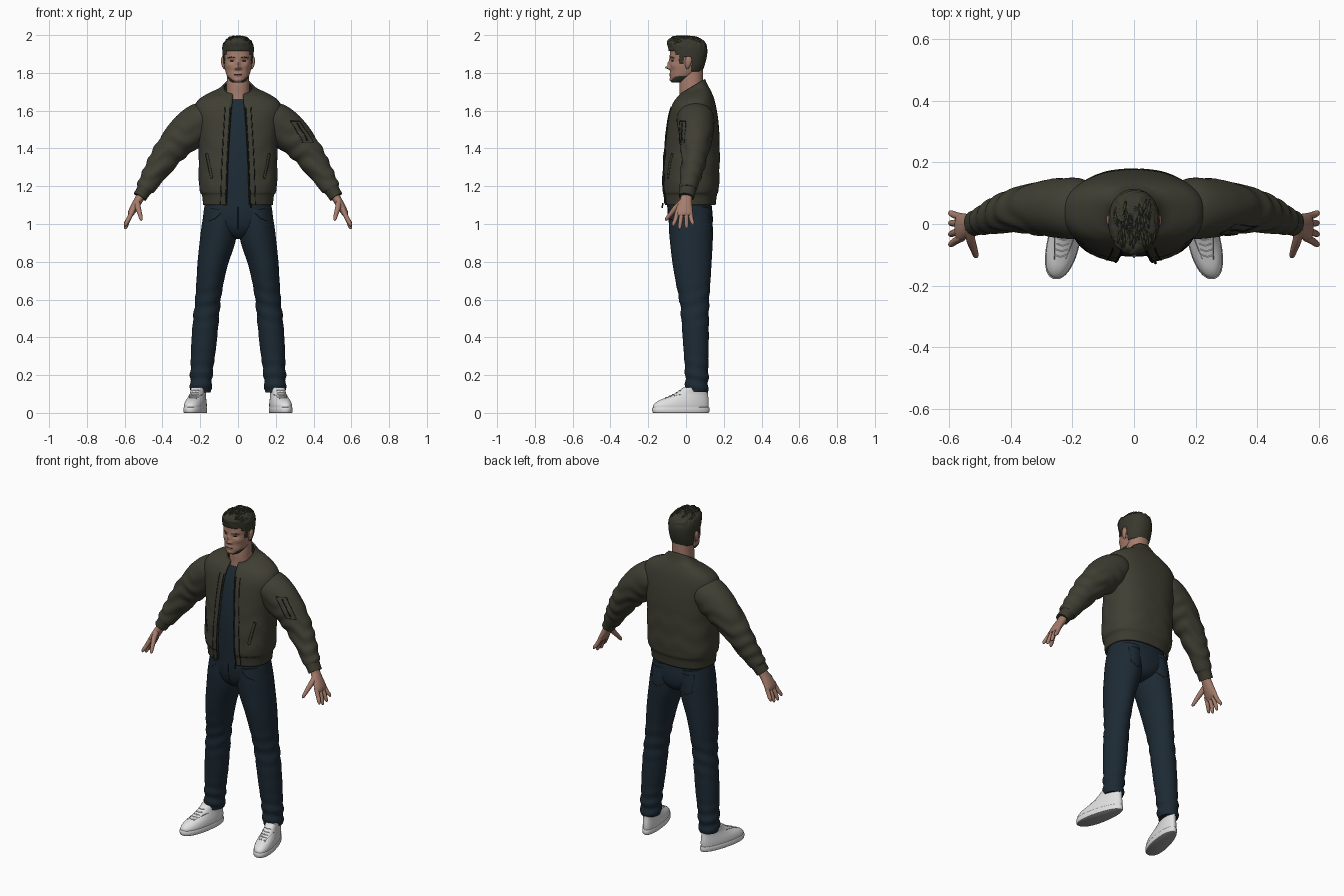
import bpy, bmesh, math, random
from math import sin, cos, pi, exp, hypot
from mathutils import Vector
from mathutils.bvhtree import BVHTree

random.seed(4)
if "Cube" in bpy.data.objects:
    bpy.data.objects.remove(bpy.data.objects["Cube"])


def material(name, r, g, b):
    m = bpy.data.materials.new(name)
    m.use_nodes = True
    m.diffuse_color = (r, g, b, 1)
    bsdf = m.node_tree.nodes["Principled BSDF"]
    bsdf.inputs["Base Color"].default_value = (r, g, b, 1)
    bsdf.inputs["Roughness"].default_value = 0.8
    return m


SKIN = material("skin", .38, .205, .15)
LIPS = material("lips", .29, .14, .105)
HAIR = material("dark hair", .04, .04, .027)
OLIVE = material("olive cloth", .05, .048, .033)
RIB = material("olive rib", .045, .043, .029)
NAVY = material("navy shirt", .013, .025, .036)
DENIM = material("dark denim", .012, .023, .034)
SEAM = material("dark seam", .012, .013, .013)
WHITE = material("white leather", .75, .75, .75)
SOLE = material("grey sole", .32, .32, .32)


def spline(keys, k):
    """Catmull-Rom through tuples of equal length."""
    out = []
    for i in range(len(keys) - 1):
        a, b, c, d = (keys[min(max(j, 0), len(keys) - 1)] for j in range(i - 1, i + 3))
        for s in range(k):
            t = s / k
            out.append(tuple(q + t / 2 * (r - p + t * (2*p - 5*q + 4*r - w + t * (3*(q - r) + w - p)))
                             for p, q, r, w in zip(a, b, c, d)))
    return out + [tuple(keys[-1])]


def layers(keys, k=5, n=56, p=2.2):
    """Level rings from (z, half width, front y, back y, centre x, tilt, front gap)."""
    rows = []
    for z, hw, yf, yb, cx, tilt, gap in spline([tuple(q) + (0,) * (7 - len(q)) for q in keys], k):
        g = math.asin((gap / hw) ** (p / 2)) if gap > 0 else 0
        row = []
        for i in range(n):
            a = g + (2*pi - 2*g) * i / (n - 1 if g else n) - pi/2
            c, s = (math.copysign(abs(f(a)) ** (2/p), f(a)) for f in (cos, sin))
            y = (yf + yb) / 2 + s * (yb - yf) / 2
            row.append(Vector((cx + hw*c, y, z + tilt * (y - .05))))
        rows.append(row)
    return rows


def tube(keys, k=4, n=24):
    """Rings square to a path of (x, y, z, radius, radius along y)."""
    pts = spline(keys, k) if k > 1 else keys
    pos = [Vector(q[:3]) for q in pts]
    span = (pos[-1] - pos[0]).normalized()
    ref = Vector((0, 0, 1)) if abs(span.y) > .7 else Vector((0, 1, 0))
    rows = []
    for i, q in enumerate(pts):
        t = (pos[min(i + 1, len(pos) - 1)] - pos[max(i - 1, 0)]).normalized()
        u = t.cross(ref).normalized()
        v = u.cross(t)
        rows.append([pos[i] + u*q[3]*cos(2*pi*j/n) + v*q[4]*sin(2*pi*j/n) for j in range(n)])
    return rows


def finish(name, bm, mats, rule=None, mirror=False, thick=0):
    bm.normal_update()
    for f in bm.faces:
        f.smooth = True
        if rule:
            f.material_index = rule(f.calc_center_median(), f.normal)
    me = bpy.data.meshes.new(name)
    bm.to_mesh(me)
    bm.free()
    for m in mats:
        me.materials.append(m)
    ob = bpy.data.objects.new(name, me)
    bpy.context.collection.objects.link(ob)
    if thick:
        mod = ob.modifiers.new("thickness", "SOLIDIFY")
        mod.thickness, mod.offset = thick, -1
    if mirror:
        ob.modifiers.new("mirror", "MIRROR").use_clip = False
    bpy.context.view_layer.objects.active = ob
    ob.select_set(True)
    bpy.ops.object.shade_smooth_by_angle(angle=math.radians(50))
    ob.select_set(False)
    return ob


def loft(name, rows, mats, shape=None, keep=None, gap=False, **kw):
    bm = bmesh.new()
    vs = [[bm.verts.new(c) for c in row] for row in rows]
    n = len(rows[0])
    for a, b in zip(vs, vs[1:]):
        for i in range(n - 1 if gap else n):
            j = (i + 1) % n
            bm.faces.new((a[i], a[j], b[j], b[i]))
    if not gap:
        bm.faces.new(vs[0][::-1])
        bm.faces.new(vs[-1])
        bmesh.ops.recalc_face_normals(bm, faces=bm.faces)
    bm.normal_update()
    if shape:
        moves = [(v, shape(v.co, v.normal)) for v in bm.verts]
        for v, d in moves:
            v.co += d
    if keep:
        drop = [f for f in bm.faces if not keep(f.calc_center_median())]
        bmesh.ops.delete(bm, geom=drop, context="FACES")
    return finish(name, bm, mats, **kw)


def surface(ob):
    return BVHTree.FromPolygons([v.co for v in ob.data.vertices], [p.vertices for p in ob.data.polygons])


def seam(name, ob, pts, d, r, mat, mirror=False, steps=16):
    """A thin cord laid on a surface by casting along d."""
    tree = surface(ob)
    d, path = Vector(d), []
    for a, b in zip(pts, pts[1:]):
        for s in range(steps + 1):
            hit = tree.ray_cast(Vector(a).lerp(Vector(b), s / steps) - d, d)[0]
            if hit and (not path or (hit - Vector(path[-1][:3])).length > .0015):
                path.append((*hit, r, r))
    if len(path) > 1:
        loft(name, tube(path, 1, 6), [mat], mirror=mirror)


FRONT, BACK, DIAGONAL, DOWN = (0, 1, 0), (0, -1, 0), (-1, 1, 0), (0, 0, -1)

# Head, sculpted with soft bumps: x, z, width, height, push forward
bumps = [(0, 1.828, .011, .01, .026), (0, 1.85, .009, .013, .014), (0, 1.872, .01, .01, .004),
         (.033, 1.864, .015, .009, -.007), (.03, 1.885, .025, .007, .003), (.014, 1.824, .007, .006, .008),
         (0, 1.797, .02, .004, .005), (0, 1.786, .017, .004, .004), (0, 1.762, .02, .01, .006),
         (.048, 1.838, .014, .014, .004)]


def face_shape(c, n):
    if c.y > -.02:
        return Vector()
    push = sum(h * exp(-((abs(c.x) - x) / w)**2 - ((c.z - z) / t)**2) for x, z, w, t, h in bumps)
    return Vector((0, -push, 0))


def face_rule(c, n):
    if n.z < -.3 and c.z < 1.785 and c.y > -.078:
        return 1
    return 2 if abs(c.x) < .022 and abs(c.z - 1.791) < .006 and c.y < -.06 else 0


head = loft("head", layers([(1.748, .022, -.07, -.03), (1.755, .038, -.079, .0), (1.78, .057, -.084, .04),
            (1.81, .067, -.083, .075), (1.84, .073, -.085, .09), (1.87, .075, -.084, .098),
            (1.9, .076, -.086, .1), (1.93, .074, -.083, .1), (1.955, .062, -.07, .088),
            (1.974, .04, -.045, .06), (1.982, .01, -.01, .02)], 6, 96, 2.2),
            [SKIN, HAIR, LIPS], face_shape, rule=face_rule)
seam("brows", head, [(.014, 0, 1.88), (.035, 0, 1.884), (.053, 0, 1.879)], FRONT, .0022, HAIR, True)
seam("eyes", head, [(.024, 0, 1.863), (.041, 0, 1.863)], FRONT, .0022, SEAM, True)
seam("mouth", head, [(-.02, 0, 1.791), (.02, 0, 1.791)], FRONT, .001, SEAM)
loft("neck", layers([(1.62, .075, -.04, .1), (1.68, .063, -.035, .092), (1.74, .06, -.035, .09),
                     (1.83, .058, -.025, .09)]), [SKIN])
loft("ears", tube([(.07, .008, 1.822, .004, .005), (.077, .008, 1.836, .008, .012),
                   (.081, .012, 1.861, .009, .018), (.08, .014, 1.88, .007, .014),
                   (.074, .013, 1.888, .003, .006)]), [SKIN], mirror=True)


# Hair
def hairline(c):
    steps = ((-.058, 1.918), (-.035, 1.9), (-.012, 1.85), (.03, 1.886), (1, 1.808))
    return c.z > next(z for y, z in steps if c.y < y)


hair = loft("hair", layers([(1.79, .06, -.055, .08), (1.83, .075, -.07, .095), (1.87, .08, -.082, .107),
            (1.91, .083, -.09, .113), (1.94, .082, -.096, .11), (1.963, .073, -.1, .1),
            (1.982, .053, -.084, .076), (1.991, .03, -.055, .045), (1.993, .004, -.01, .005)], 6, 96, 2.15),
            [HAIR], lambda c, n: n * .002 * sin(170*c.x + 50*sin(20*c.y) + 60*c.z) * max(0, min(1, (c.z-1.9)*15)),
            hairline, thick=.01)
tree = surface(hair)
for i in range(40):
    x, y = random.uniform(-.06, .06), random.uniform(-.088, .04)
    path = []
    for s in range(5):
        hit = tree.ray_cast(Vector((x + .003*s*sin(i), y + .011*s, 2.2)), Vector(DOWN))[0]
        if hit:
            path.append((*hit, .001 + .004*sin(pi*(s + .3)/4.6), .005))
    if len(path) == 5:
        loft("hair_lock", tube(path, 2, 8), [HAIR])

# Shirt and open jacket
loft("shirt", layers([(1.09, .165, -.1, .13), (1.3, .185, -.106, .15), (1.45, .185, -.096, .15),
                      (1.57, .18, -.075, .14), (1.65, .11, -.05, .12), (1.685, .07, -.04, .1, 0, .3)]), [NAVY])


def cloth(amp, freq, low, high):
    """Fold ripples, strongest between two heights."""
    def move(c, n):
        w = max(0, min(1, (c.z - low) * 25, (high - c.z) * 10))
        return n * amp * w * sin(freq*c.z + 22*c.y + 2*sin(31*abs(c.x) + 17*c.y))
    return move


def jacket_rule(c, n):
    return int(c.z < 1.155 or (hypot(c.x, c.y - .04) < .09 and c.z > 1.66))


jacket = loft("jacket", layers([(1.1, .185, -.115, .157, 0, 0, .06), (1.15, .19, -.119, .163, 0, 0, .058),
              (1.18, .204, -.124, .172, 0, 0, .056), (1.28, .208, -.124, .177, 0, 0, .054),
              (1.42, .208, -.113, .178, 0, 0, .047), (1.53, .22, -.1, .173, 0, 0, .04),
              (1.605, .232, -.085, .162, 0, .03, .034), (1.655, .212, -.066, .149, 0, .08, .03),
              (1.69, .158, -.046, .132, 0, .18, .027), (1.712, .105, -.035, .116, 0, .33, .026),
              (1.738, .076, -.033, .1, 0, .6, .032)], 5, 90, 2.4),
              [OLIVE, RIB], cloth(.0018, 50, 1.17, 1.5), gap=True, rule=jacket_rule, thick=.01)
for x, r in ((.003, .0042), (.032, .0024)):
    seam("front_zip" if r > .003 else "placket_seam", jacket,
         [(.06 + x, 0, 1.105), (.054 + x, 0, 1.3), (.047 + x, 0, 1.44), (.036 + x, 0, 1.62)],
         FRONT, r, SEAM, True)
seam("hand_pocket", jacket, [(.145, 0, 1.24), (.172, 0, 1.37), (.16, 0, 1.375), (.133, 0, 1.245), (.145, 0, 1.24)],
     FRONT, .0018, SEAM, True)
seam("waistband_seam", jacket, [(.07, 0, 1.16), (.18, 0, 1.16)], FRONT, .0018, SEAM, True)
loft("zip_pull", tube([(.066, -.122, 1.11, .004, .004), (.07, -.127, 1.085, .005, .004)], 2, 8), [SEAM])

sleeve = loft("sleeves", tube([(.12, .05, 1.595, .045, .07), (.18, .05, 1.56, .092, .098),
              (.25, .052, 1.503, .102, .095), (.315, .05, 1.44, .091, .085), (.375, .045, 1.37, .079, .071),
              (.422, .035, 1.3, .068, .062), (.463, .021, 1.235, .057, .052), (.49, .011, 1.192, .05, .047),
              (.497, .009, 1.18, .04, .043), (.52, .002, 1.143, .037, .041)], 7, 48), [OLIVE, RIB],
              cloth(.0035, 75, 1.2, 1.56), mirror=True, rule=lambda c, n: int(c.x*.53 - c.z*.85 > -.741))
pocket = [(x + e, .03 + e, z) for x, z, e in ((.255, 1.545, -.02), (.325, 1.43, -.02), (.325, 1.43, .02),
                                              (.255, 1.545, .02), (.255, 1.545, -.02))]
seam("sleeve_pocket", sleeve, pocket, DIAGONAL, .0018, SEAM)
seam("sleeve_zip", sleeve, [(.262, .03, 1.535), (.318, .03, 1.442)], DIAGONAL, .004, SEAM)

# Hands
loft("palms", tube([(.503, .005, 1.17, .026, .032), (.522, .002, 1.135, .023, .031), (.545, -.006, 1.095, .022, .04),
                    (.565, -.01, 1.06, .018, .046), (.572, -.01, 1.043, .011, .04)]), [SKIN], mirror=True)
for base, tip, drop in ((-.045, -.066, .015), (-.022, -.033, 0), (.002, .003, .003), (.022, .035, .022)):
    loft("finger", tube([(.558, base, 1.07, .0125, .012), (.58, (base + tip)/2, 1.025, .012, .0115),
                         (.594, tip, .985 + drop, .0095, .0095), (.598, tip, .973 + drop, .003, .004)], 4, 12),
         [SKIN], mirror=True)
loft("thumb", tube([(.535, -.012, 1.125, .016, .016), (.53, -.05, 1.09, .015, .015), (.52, -.08, 1.055, .012, .012),
                    (.513, -.102, 1.027, .009, .009), (.511, -.107, 1.018, .003, .003)], 4, 12), [SKIN], mirror=True)

# Jeans
hips = loft("jeans_hips", layers([(1.14, .165, -.09, .13), (1.08, .18, -.096, .138), (1.02, .18, -.092, .142),
            (.97, .13, -.078, .135), (.935, .06, -.05, .11), (.92, .02, -.01, .06)]), [DENIM])


def leg_folds(c, n):
    ankle = exp(-((c.z - .17) / .1)**2)
    knee = exp(-((c.z - .56) / .1)**2)
    return n * (.004*ankle*sin(95*c.z + 20*c.y) + .003*knee*sin(80*c.z - 25*c.y + 20*c.x))


legs = loft("jeans_legs", tube([(.09, .023, 1.08, .085, .112), (.097, .025, 1., .093, .116), (.107, .028, .92, .094, .114),
            (.133, .032, .8, .081, .104), (.15, .039, .68, .071, .09), (.161, .045, .58, .067, .077),
            (.172, .049, .47, .068, .072), (.182, .053, .35, .066, .067), (.191, .056, .24, .06, .062),
            (.196, .057, .16, .058, .061), (.197, .058, .108, .054, .057)], 7, 48), [DENIM], leg_folds, mirror=True)
seam("fly_seam", hips, [(0, 0, 1.1), (0, 0, .97)], FRONT, .0016, SEAM)
seam("front_pocket", legs, [(.09, 0, 1.06), (.12, 0, 1.03), (.155, 0, 1.015)], FRONT, .0016, SEAM, True)
seam("back_pocket", legs, [(.05, 0, 1.06), (.055, 0, .96), (.095, 0, .94), (.135, 0, .96), (.14, 0, 1.06),
     (.05, 0, 1.06)], BACK, .0014, SEAM, True)


# Shoes, splayed outward and narrower at the heel
def splay(c, n):
    return Vector((.2 * (.1 - c.y) - .9 * (c.x - .197) * (c.y + .05), 0, 0))


loft("soles", layers([(0, .051, -.172, .118, .197), (.005, .054, -.178, .123, .197), (.026, .054, -.179, .124, .197),
     (.03, .051, -.174, .12, .197)], 2), [WHITE, SOLE], splay, mirror=True, rule=lambda c, n: int(n.z < -.7))
shoe = loft("shoes", layers([(.02, .051, -.174, .118, .197), (.042, .052, -.172, .12, .197), (.063, .049, -.148, .12, .197),
            (.083, .044, -.102, .118, .197), (.105, .04, -.055, .116, .197), (.135, .042, -.014, .118, .197)]),
            [WHITE], splay, mirror=True)
for i in range(5):
    y = -.105 + .018*i
    x = .197 + .2*(.1 - y)
    seam("lace", shoe, [(x - .02, y + .004, 0), (x, y - .003, 0), (x + .02, y + .004, 0)], DOWN, .003, WHITE, True, 4)
for s in (-1, 1):
    seam("lace_panel_edge", shoe, [(.24 + s*.018, -.115, 0), (.229 + s*.029, -.06, 0), (.221 + s*.036, -.02, 0)],
         DOWN, .0014, SOLE, True)
